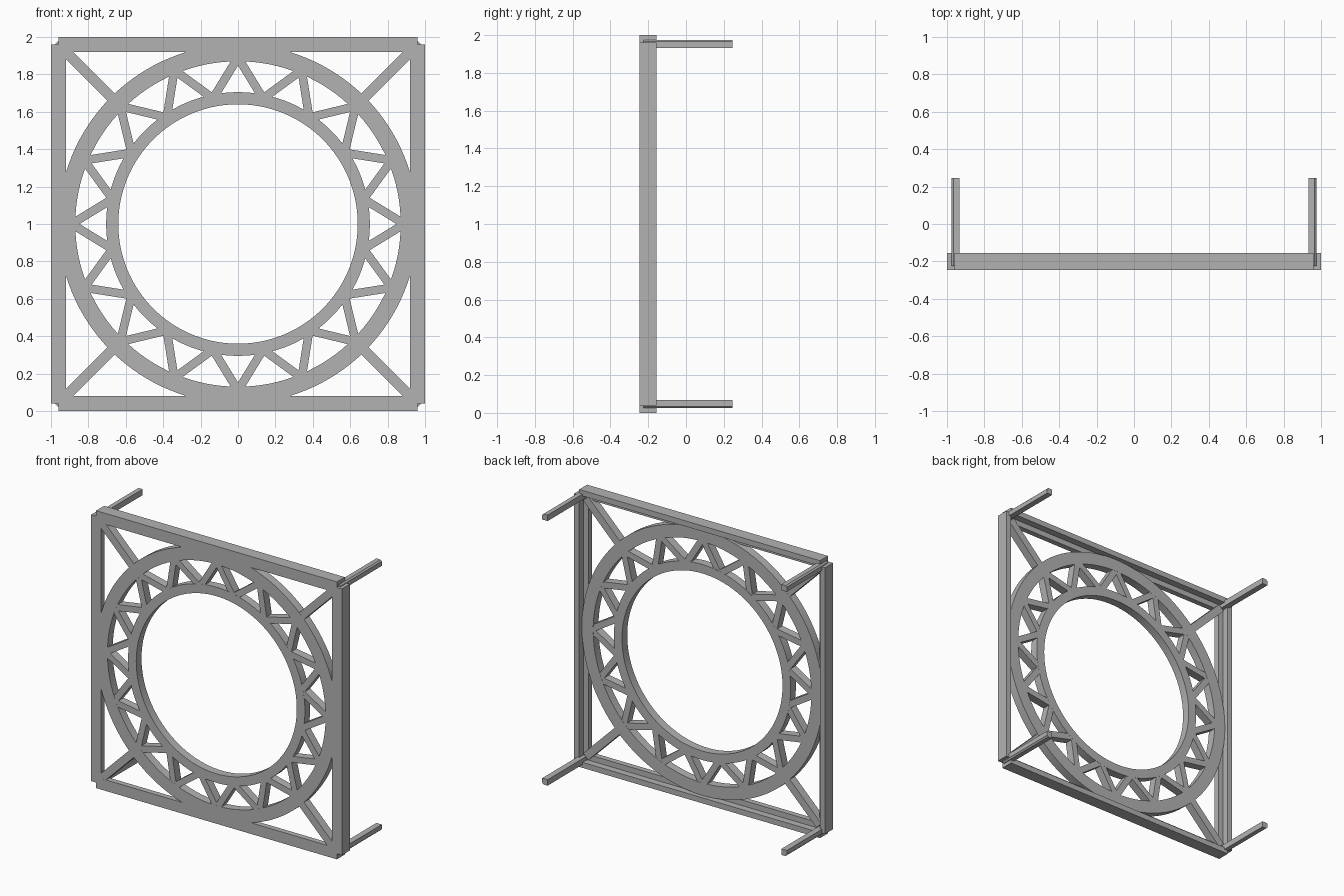
import bpy, bmesh, math
from mathutils import Matrix, Vector

cube = bpy.data.objects.get("Cube")
if cube:
    bpy.data.objects.remove(cube, do_unlink=True)

FRONT, BACK = -0.245, -0.155
RING_DEPTH, PLATE_DEPTH = 0.06, 0.04

grey = bpy.data.materials.new("grey metal")
grey.use_nodes = True
colour = (0.45, 0.45, 0.45, 1)
grey.diffuse_color = colour
grey.node_tree.nodes["Principled BSDF"].inputs["Base Color"].default_value = colour


def finish(name, bm, smooth=False):
    bmesh.ops.recalc_face_normals(bm, faces=bm.faces)
    mesh = bpy.data.meshes.new(name)
    bm.to_mesh(mesh)
    bm.free()
    mesh.materials.append(grey)
    ob = bpy.data.objects.new(name, mesh)
    bpy.context.collection.objects.link(ob)
    if smooth:
        bpy.ops.object.select_all(action='DESELECT')
        ob.select_set(True)
        bpy.context.view_layer.objects.active = ob
        bpy.ops.object.shade_smooth_by_angle(angle=math.radians(30))
    return ob


def bar(name, a, b, width, y0, y1):
    """Straight bar between two (x, z) points measured from the ring centre."""
    a, b = Vector(a), Vector(b)
    d, mid = b - a, (a + b) / 2
    bm = bmesh.new()
    bmesh.ops.create_cube(bm, size=1)
    bm.transform(Matrix.Translation((mid.x, (y0 + y1) / 2, mid.y + 1))
                 @ Matrix.Rotation(-math.atan2(d.y, d.x), 4, 'Y')
                 @ Matrix.Diagonal((d.length, y1 - y0, width, 1)))
    return finish(name, bm)


def ring(name, inner, outer, y0, y1, n=128):
    bm = bmesh.new()
    profile = [(inner, y0), (outer, y0), (outer, y1), (inner, y1)]
    loops = []
    for i in range(n):
        t = math.tau * i / n
        loops.append([bm.verts.new((r * math.sin(t), y, 1 + r * math.cos(t)))
                      for r, y in profile])
    for i in range(n):
        p, q = loops[i], loops[(i + 1) % n]
        for j in range(4):
            k = (j + 1) % 4
            bm.faces.new((p[j], p[k], q[k], q[j]))
    return finish(name, bm, smooth=True)


def polar(r, degrees):
    t = math.radians(degrees)
    return (r * math.sin(t), r * math.cos(t))


# Angle-section rails: full-depth outer lip plus a front plate
for s, side in ((-1, "right"), (1, "left")):
    bar(side + "_rail_lip", (s * 0.98, -0.96), (s * 0.98, 0.96), 0.04, FRONT, BACK)
    bar(side + "_rail_plate", (s * 0.94, -0.96), (s * 0.94, 0.96), 0.04,
        FRONT, FRONT + PLATE_DEPTH)
for s, side in ((-1, "bottom"), (1, "top")):
    bar(side + "_rail_lip", (-0.96, s * 0.98), (0.96, s * 0.98), 0.04, FRONT, BACK)
    bar(side + "_rail_plate", (-0.92, s * 0.94), (0.92, s * 0.94), 0.04,
        FRONT, FRONT + PLATE_DEPTH)

# Concentric rings
ring("outer_ring", 0.87, 0.96, FRONT, FRONT + RING_DEPTH)
ring("inner_ring", 0.64, 0.705, FRONT, FRONT + RING_DEPTH)

# Zigzag struts between the rings
STEP = 360 / 32
for i in range(32):
    r0, r1 = (0.89, 0.685) if i % 2 == 0 else (0.685, 0.89)
    bar("zigzag_strut", polar(r0, i * STEP), polar(r1, (i + 1) * STEP), 0.045,
        FRONT + 0.0005, FRONT + RING_DEPTH - 0.0005)

# Corner braces and rear posts
for sx in (-1, 1):
    for sz in (-1, 1):
        bar("corner_brace", (sx * 0.65, sz * 0.65), (sx * 0.93, sz * 0.93), 0.055,
            FRONT + 0.0005, FRONT + RING_DEPTH - 0.0005)
        lo, hi, cut = 0.932, 0.975, 0.01
        section = [(lo, lo), (hi, lo), (hi, hi - cut), (hi - cut, hi), (lo, hi)]
        bm = bmesh.new()
        face = bm.faces.new([bm.verts.new((sx * x, FRONT + 0.02, 1 + sz * z))
                             for x, z in section])
        out = bmesh.ops.extrude_face_region(bm, geom=[face])
        bmesh.ops.translate(bm, vec=(0, 0.47, 0),
                            verts=[v for v in out["geom"] if isinstance(v, bmesh.types.BMVert)])
        finish("rear_post", bm)
